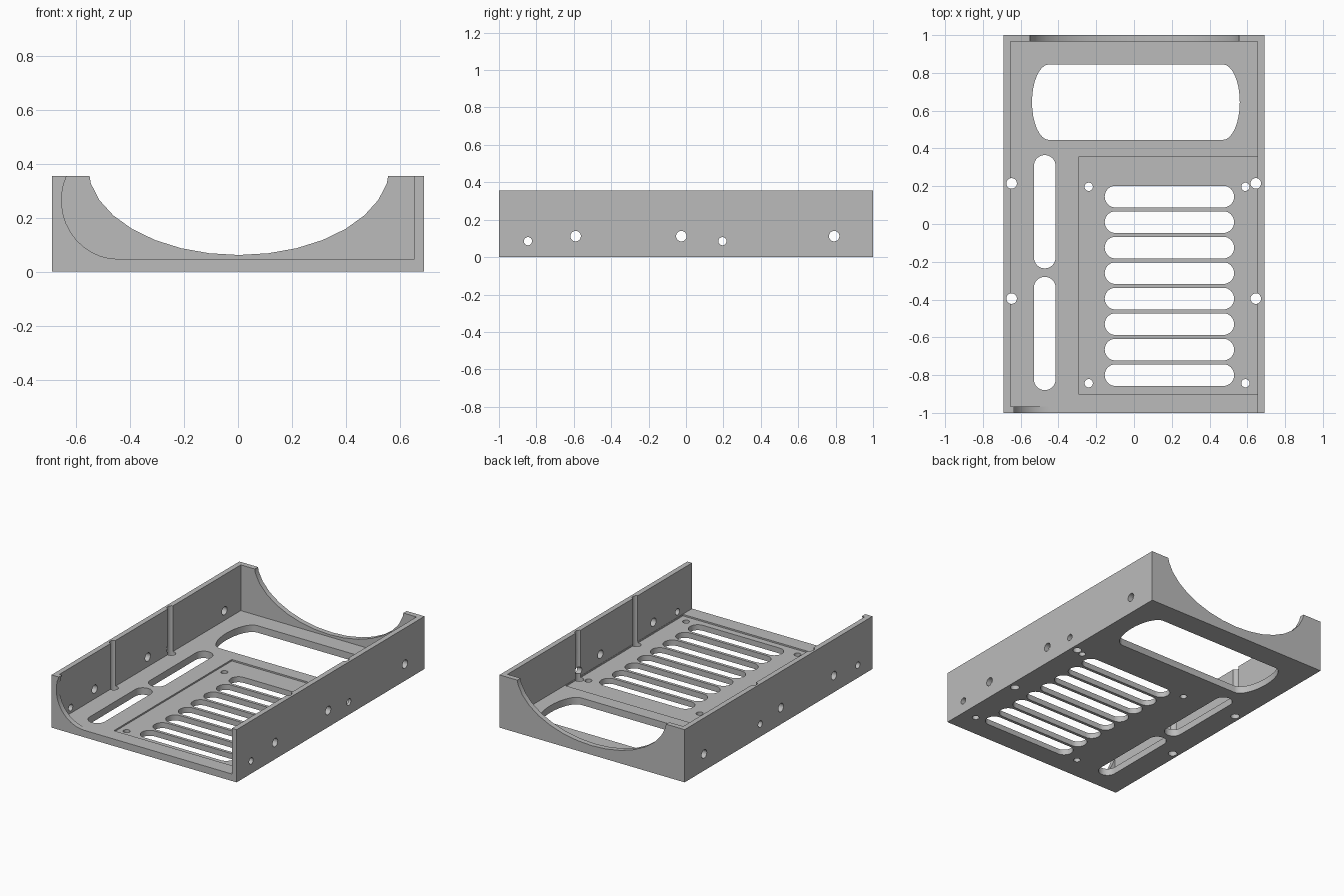
import bpy
import bmesh
import math

if "Cube" in bpy.data.objects:
    bpy.data.objects.remove(bpy.data.objects["Cube"], do_unlink=True)

W, L, H = 0.69, 1.0, 0.355      # half width, half length, height
IN_X, IN_Y, FLOOR = 0.655, 0.965, 0.047

grey = bpy.data.materials.new("plain grey")
grey.use_nodes = True
grey.diffuse_color = (0.5, 0.5, 0.5, 1)
grey.node_tree.nodes["Principled BSDF"].inputs["Base Color"].default_value = (0.5, 0.5, 0.5, 1)


def prism(name, outline, axis, lo, hi):
    """Extrude a 2D outline along an axis."""
    place = {"x": lambda u, v, t: (t, u, v),
             "y": lambda u, v, t: (u, t, v),
             "z": lambda u, v, t: (u, v, t)}[axis]
    bm = bmesh.new()
    a = [bm.verts.new(place(u, v, lo)) for u, v in outline]
    b = [bm.verts.new(place(u, v, hi)) for u, v in outline]
    bm.faces.new(a)
    bm.faces.new(b[::-1])
    n = len(a)
    for i in range(n):
        j = (i + 1) % n
        bm.faces.new((a[i], b[i], b[j], a[j]))
    bmesh.ops.recalc_face_normals(bm, faces=bm.faces[:])
    mesh = bpy.data.meshes.new(name)
    bm.to_mesh(mesh)
    bm.free()
    mesh.materials.append(grey)
    obj = bpy.data.objects.new(name, mesh)
    bpy.context.collection.objects.link(obj)
    return obj


def rect(x0, x1, y0, y1):
    return [(x0, y0), (x1, y0), (x1, y1), (x0, y1)]


def arc(cx, cy, rx, ry, start, end, n):
    steps = [math.radians(start + (end - start) * i / n) for i in range(n + 1)]
    return [(cx + rx * math.cos(s), cy + ry * math.sin(s)) for s in steps]


def circle(cx, cy, r):
    return arc(cx, cy, r, r, 0, 360, 24)[:-1]


def rounded(x0, x1, y0, y1, rx, ry):
    """Rectangle with elliptical corners; touching corners share a point."""
    pts = []
    for cx, cy, s in ((x1 - rx, y1 - ry, 0), (x0 + rx, y1 - ry, 90),
                      (x0 + rx, y0 + ry, 180), (x1 - rx, y0 + ry, 270)):
        for p in arc(cx, cy, rx, ry, s, s + 90, 8):
            if not pts or math.dist(p, pts[-1]) > 1e-4:
                pts.append(p)
    if math.dist(pts[0], pts[-1]) < 1e-4:
        pts.pop()
    return pts


tray = prism("tray", rect(-W, W, -L, L), "z", 0, H)


def cut(outline, axis, lo, hi):
    cutter = prism("cutter", outline, axis, lo, hi)
    cutter.hide_render = True
    mod = tray.modifiers.new("cut", "BOOLEAN")
    mod.operation = "DIFFERENCE"
    mod.solver = "EXACT"
    mod.object = cutter
    bpy.context.view_layer.objects.active = tray
    bpy.ops.object.modifier_apply(modifier=mod.name)
    bpy.data.objects.remove(cutter, do_unlink=True)


# Main cavity
cut(rect(-IN_X, IN_X, -IN_Y, IN_Y), "z", FLOOR, 1)

# Open front with a curved lip on one side
lip = arc(-0.445, 0.265, 0.21, 0.265 - FLOOR, 155, 270, 12)
cut([(-0.635, 0.5)] + lip + [(IN_X, FLOOR), (IN_X, 0.5)], "y", -1.1, -0.95)

# Scooped back wall
scoop = arc(0.003, 0.392, 0.56, 0.33, 180, 360, 16)
cut(scoop + [(0.563, 0.6), (-0.557, 0.6)], "y", 0.95, 1.1)

# Shallow board recess in the floor
cut(rect(-0.295, IN_X - 0.002, -0.9, 0.355), "z", FLOOR - 0.01, 0.2)

# Large opening, side slots and vent slots
cut(rounded(-0.54, 0.56, 0.445, 0.845, 0.09, 0.2), "z", -0.1, 0.2)
for y0 in (-0.88, -0.235):
    y1 = y0 + 0.6
    cut(rounded(-0.53, -0.415, y0, y1, 0.0575, 0.0575), "z", -0.1, 0.2)
for i in range(8):
    y = 0.145 - i * 0.135
    cut(rounded(-0.155, 0.53, y - 0.0575, y + 0.0575, 0.057, 0.057), "z", -0.1, 0.2)

# Board screw holes
for x in (-0.24, 0.59):
    for y in (0.197, -0.843):
        cut(circle(x, y, 0.022), "z", -0.1, 0.2)

# Upright bores that groove the side walls
for x in (-0.648, 0.645):
    for y in (0.215, -0.395):
        cut(circle(x, y, 0.028), "z", -0.1, 1)

# Holes through both side walls
for y, z, r in ((-0.845, 0.085, 0.022), (-0.59, 0.112, 0.028), (-0.025, 0.112, 0.028),
                (0.195, 0.085, 0.022), (0.792, 0.112, 0.028)):
    cut(circle(y, z, r), "x", -1, 1)

bpy.ops.object.select_all(action="DESELECT")
tray.select_set(True)
bpy.context.view_layer.objects.active = tray
bpy.ops.object.shade_smooth_by_angle(angle=math.radians(30))
